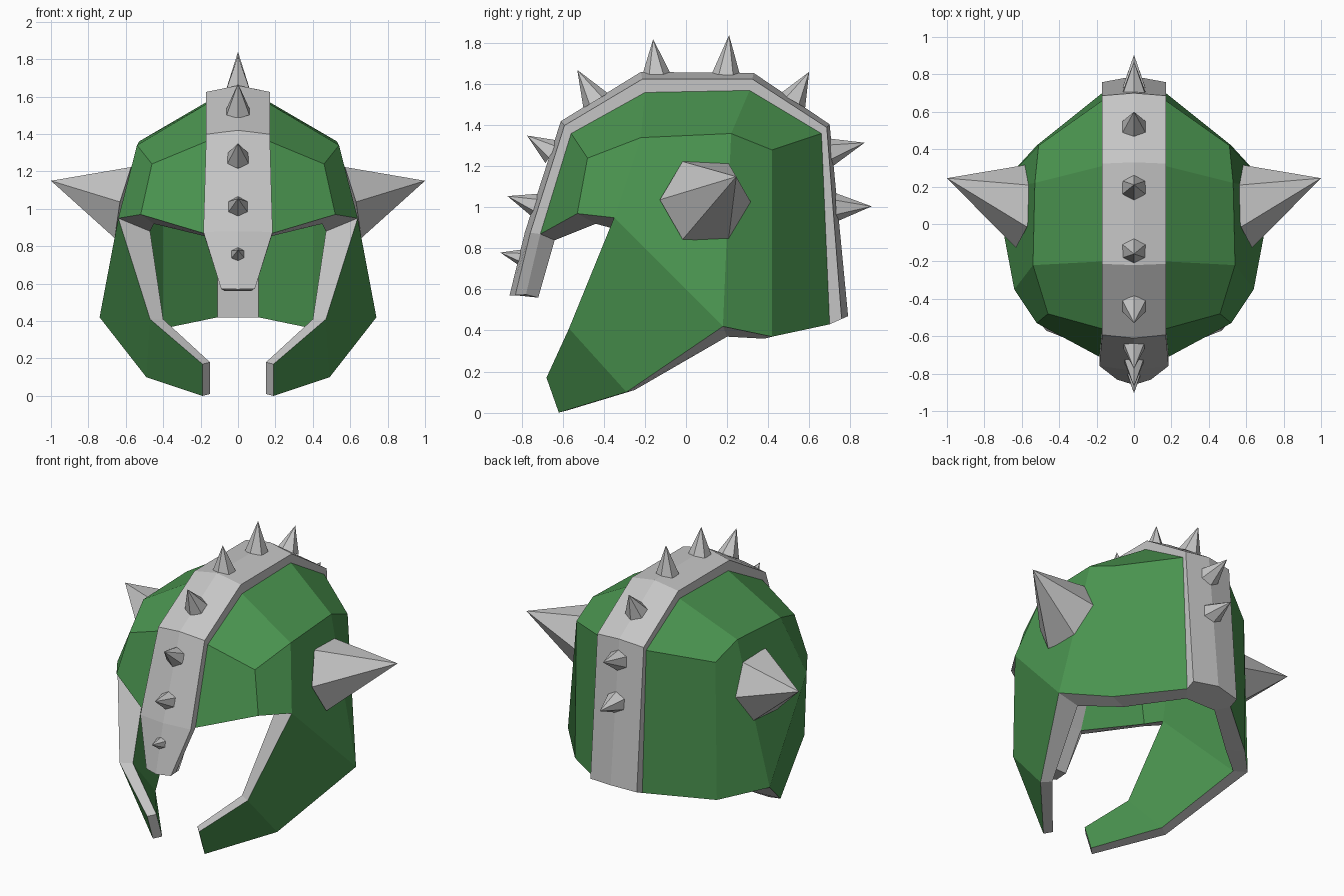
import bpy
import bmesh
from mathutils import Vector

cube = bpy.data.objects.get("Cube")
if cube:
    bpy.data.objects.remove(cube, do_unlink=True)


def make_material(name, rgb):
    mat = bpy.data.materials.new(name)
    mat.use_nodes = True
    colour = (*rgb, 1)
    mat.diffuse_color = colour
    mat.node_tree.nodes["Principled BSDF"].inputs["Base Color"].default_value = colour
    return mat


green = make_material("leaf green", (0.07, 0.30, 0.08))
grey = make_material("steel grey", (0.56, 0.56, 0.56))


def finish(name, bm, materials):
    bmesh.ops.recalc_face_normals(bm, faces=bm.faces)
    mesh = bpy.data.meshes.new(name)
    bm.to_mesh(mesh)
    bm.free()
    for mat in materials:
        mesh.materials.append(mat)
    obj = bpy.data.objects.new(name, mesh)
    bpy.context.collection.objects.link(obj)
    return obj


# Ridge stations, nose to nape: crest (y, z), shell outside, shell inside, half widths
ridge = [
    ((-.86, .57), (-.78, .575), (-.72, .56), .09, .07),
    ((-.785, .88), (-.71, .87), (-.64, .84), .185, .12),
    ((-.61, 1.42), (-.56, 1.36), (-.47, 1.28), .17, .11),
    ((-.22, 1.66), (-.20, 1.56), (-.17, 1.47), .17, .11),
    ((.33, 1.655), (.31, 1.57), (.27, 1.48), .17, .11),
    ((.70, 1.405), (.66, 1.36), (.58, 1.30), .17, .11),
    ((.79, .47), (.70, .43), (.62, .42), .17, .11),
]

# Shell corners as (outside, inside) pairs; the ridge row comes from the stations
corners = {
    "brow": ((.52, -.53, .97), (.45, -.44, .92)),
    "forehead": ((.46, -.48, 1.24), (.38, -.40, 1.17)),
    "top_front": ((.54, -.22, 1.34), (.45, -.19, 1.26)),
    "top_back": ((.53, .22, 1.36), (.45, .19, 1.27)),
    "crown": ((.51, .42, 1.28), (.40, .36, 1.20)),
    "nape": ((.52, .42, .37), (.40, .38, .36)),
    "temple": ((.64, -.35, .95), (.47, -.29, .88)),
    "ear": ((.74, .18, .42), (.61, .20, .37)),
    "jaw": ((.49, -.29, .10), (.43, -.25, .11)),
    "cheek": ((.47, -.57, .41), (.40, -.53, .41)),
    "chin_low": ((.19, -.62, .0), (.15, -.58, .01)),
    "chin_high": ((.19, -.68, .17), (.15, -.64, .18)),
}
ridge_names = []
for i, (crest, out, inn, w, wi) in enumerate(ridge[1:]):
    key = "ridge" + str(i)
    ridge_names.append(key)
    corners[key] = ((w, *out), (wi, *inn))

row = ["brow", "forehead", "top_front", "top_back", "crown", "nape"]
panels = [
    (ridge_names[i], ridge_names[i + 1], row[i + 1], row[i])
    for i in range(len(row) - 1)
]
panels += [
    ("brow", "forehead", "top_front", "temple"),
    ("temple", "top_front", "top_back", "ear"),
    ("ear", "top_back", "crown", "nape"),
    ("temple", "ear", "jaw", "cheek"),
    ("cheek", "jaw", "chin_low", "chin_high"),
]

# Helmet shell: green outside and inside, grey rim along the open edges
bm = bmesh.new()
outer = {k: bm.verts.new(p[0]) for k, p in corners.items()}
inner = {k: bm.verts.new(p[1]) for k, p in corners.items()}
edge_use = {}
for panel in panels:
    bm.faces.new([outer[k] for k in panel])
    bm.faces.new([inner[k] for k in reversed(panel)])
    for a, b in zip(panel, panel[1:] + panel[:1]):
        edge_use.setdefault(frozenset((a, b)), []).append((a, b))
for uses in edge_use.values():
    a, b = uses[0]
    if len(uses) == 1 and not (a in ridge_names and b in ridge_names):
        rim = bm.faces.new((outer[b], outer[a], inner[a], inner[b]))
        rim.material_index = 1
shell = finish("helmet_shell", bm, (green, grey))
mirror = shell.modifiers.new("Mirror", "MIRROR")
mirror.use_clip = False
mirror.use_mirror_merge = False

# Crest band with nose guard, lofted along the ridge
bm = bmesh.new()
rings = []
for crest, out, inn, w, wi in ridge:
    edge = Vector(crest).lerp(Vector(out), .35)
    half = [(w, *edge), (w, *out), (wi, *inn)]
    section = [(0, *crest)] + half + [(-x, y, z) for x, y, z in reversed(half)]
    rings.append([bm.verts.new(p) for p in section])
for r0, r1 in zip(rings, rings[1:]):
    n = len(r0)
    for j in range(n):
        k = (j + 1) % n
        bm.faces.new((r0[j], r0[k], r1[k], r1[j]))
bm.faces.new(rings[0])
bm.faces.new(rings[-1])
finish("crest_band", bm, (grey,))


def spike(name, base, tip, radius, axis=None, up=(0, 0, 1)):
    """Six-sided pyramid; its base lies square to the axis."""
    base, tip = Vector(base), Vector(tip)
    normal = Vector(axis).normalized() if axis else (tip - base).normalized()
    side = normal.cross(Vector(up)).normalized()
    lift = side.cross(normal)
    bm = bmesh.new()
    half, tall = radius / 2, radius * 3 ** .5 / 2
    hexagon = [(0, radius), (tall, half), (tall, -half),
               (0, -radius), (-tall, -half), (-tall, half)]
    ring = [bm.verts.new(base + side * u + lift * v) for u, v in hexagon]
    apex = bm.verts.new(tip)
    bm.faces.new(ring)
    for a, b in zip(ring, ring[1:] + ring[:1]):
        bm.faces.new((a, b, apex))
    return finish(name, bm, (grey,))


# Row of small spikes over the crest: base (y, z), tip (y, z), radius
crest_spikes = [
    ((-.80, .755), (-.905, .78), .042),
    ((-.73, 1.01), (-.87, 1.055), .06),
    ((-.65, 1.27), (-.775, 1.35), .065),
    ((-.44, 1.52), (-.53, 1.67), .07),
    ((-.145, 1.645), (-.16, 1.82), .07),
    ((.195, 1.645), (.21, 1.84), .07),
    ((.52, 1.52), (.60, 1.66), .07),
    ((.70, 1.27), (.87, 1.315), .07),
    ((.73, 1.0), (.905, 1.005), .07),
]
for i, (base, tip, radius) in enumerate(crest_spikes):
    spike("crest_spike_" + str(i + 1), (0, *base), (0, *tip), radius)

# Large side horns
for label, s in (("left", 1), ("right", -1)):
    spike(label + "_horn", (s * .60, .095, 1.03), (s, .245, 1.15), .225,
          axis=(s * .95, .14, .22), up=(0, 1, 0))
